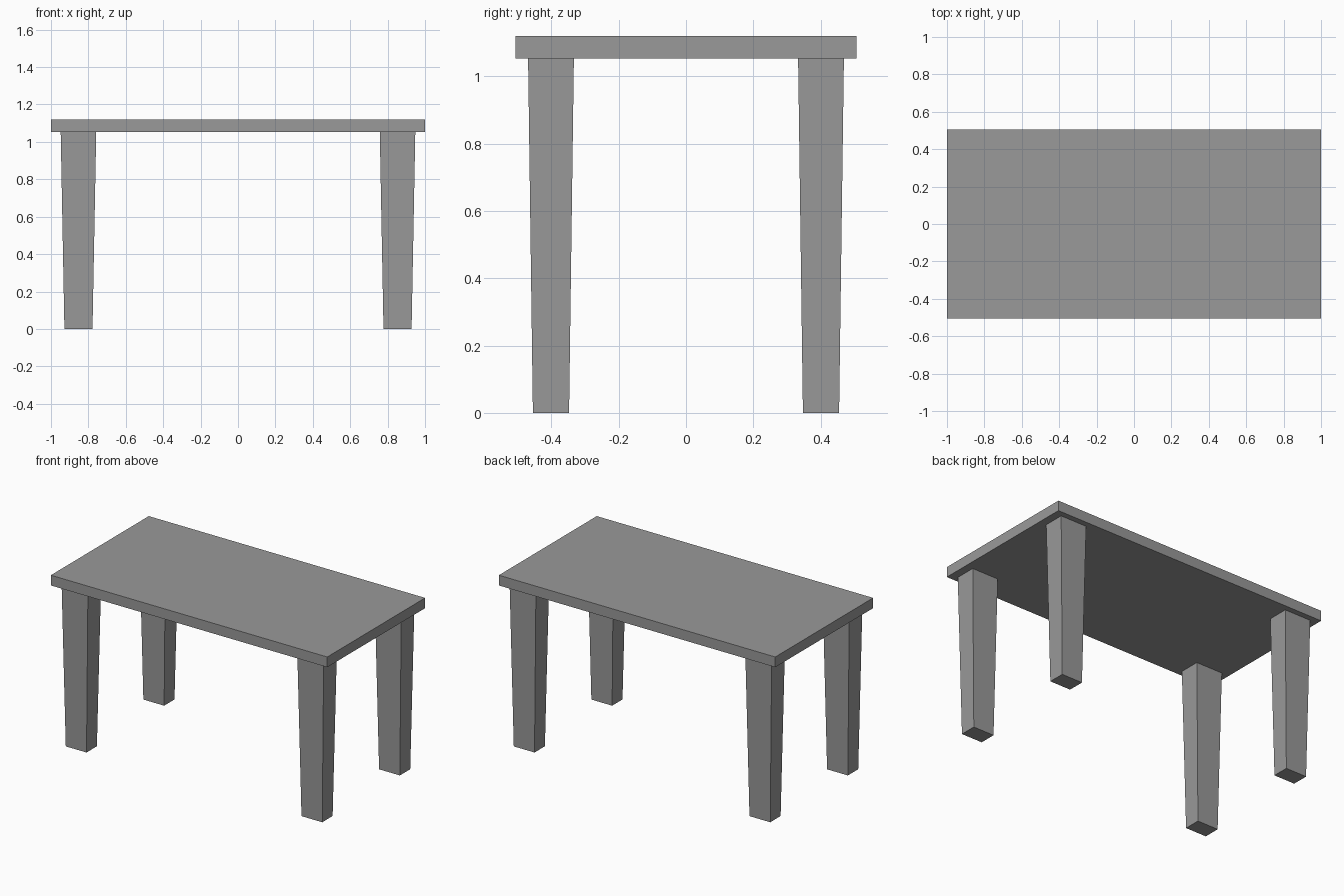
import bpy
import bmesh

default = bpy.data.objects.get("Cube")
if default:
    bpy.data.objects.remove(default, do_unlink=True)

# Single grey finish
grey = bpy.data.materials.new("grey")
grey.use_nodes = True
colour = (0.32, 0.32, 0.32, 1)
grey.diffuse_color = colour
grey.node_tree.nodes["Principled BSDF"].inputs["Base Color"].default_value = colour

HALF_LENGTH, HALF_DEPTH = 1.0, 0.506
TOP_Z, UNDERSIDE_Z = 1.12, 1.053


def box(name, centre, half, z0, z1, taper=1.0):
    """Box whose bottom face is scaled by taper."""
    bm = bmesh.new()
    bmesh.ops.create_cube(bm, size=2)
    for v in bm.verts:
        scale = taper if v.co.z < 0 else 1.0
        v.co.x = v.co.x * half[0] * scale
        v.co.y = v.co.y * half[1] * scale
        v.co.z = z0 if v.co.z < 0 else z1
    mesh = bpy.data.meshes.new(name)
    bm.to_mesh(mesh)
    bm.free()
    mesh.materials.append(grey)
    obj = bpy.data.objects.new(name, mesh)
    obj.location = (centre[0], centre[1], 0)
    bpy.context.collection.objects.link(obj)
    return obj


# Flat slab top
box("tabletop", (0, 0), (HALF_LENGTH, HALF_DEPTH), UNDERSIDE_Z, TOP_Z)

# Four legs, narrowing towards the floor
for side, x in (("left", 0.853), ("right", -0.853)):
    for end, y in (("front", -0.401), ("back", 0.401)):
        box(f"{end}_{side}_leg", (x, y), (0.095, 0.068), 0, UNDERSIDE_Z, taper=0.79)
